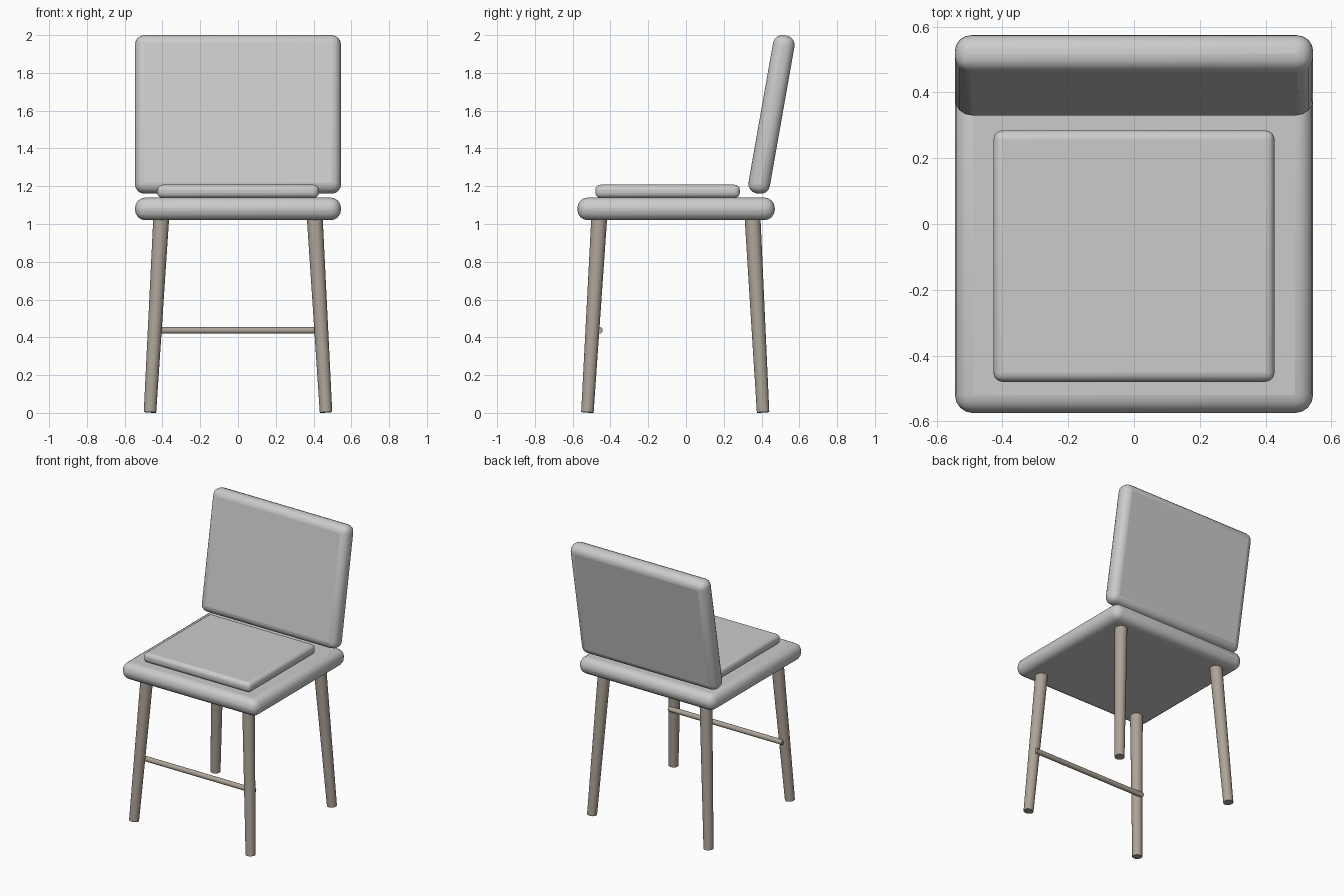
import bpy, math
from mathutils import Vector

if "Cube" in bpy.data.objects:
    bpy.data.objects.remove(bpy.data.objects["Cube"])

wood = bpy.data.materials.new("wood")
wood.diffuse_color = (0.42, 0.37, 0.31, 1)
wood.use_nodes = True
wood.node_tree.nodes["Principled BSDF"].inputs["Base Color"].default_value = wood.diffuse_color


def smooth(obj):
    bpy.ops.object.select_all(action='DESELECT')
    obj.select_set(True)
    bpy.context.view_layer.objects.active = obj
    bpy.ops.object.shade_smooth_by_angle(angle=math.radians(40))


def padded_box(name, size, centre, radius, tilt=0):
    bpy.ops.mesh.primitive_cube_add(size=1, location=centre)
    obj = bpy.context.object
    obj.name = name
    obj.scale = size
    bpy.ops.object.transform_apply(location=False, rotation=False, scale=True)
    obj.rotation_euler.x = math.radians(tilt)
    bev = obj.modifiers.new("rounding", 'BEVEL')
    bev.width = radius
    bev.segments = 4
    smooth(obj)
    return obj


def rod(name, start, end, r_start, r_end):
    a, b = Vector(start), Vector(end)
    bpy.ops.mesh.primitive_cone_add(vertices=24, radius1=r_start, radius2=r_end,
                                    depth=(b - a).length, location=(a + b) / 2)
    obj = bpy.context.object
    obj.name = name
    obj.rotation_euler = (b - a).to_track_quat('Z', 'Y').to_euler()
    obj.data.materials.append(wood)
    smooth(obj)
    return obj


# upholstered parts
padded_box("seat", (1.09, 1.045, 0.12), (0, -0.0525, 1.08), 0.055)
padded_box("seat_cushion", (0.855, 0.765, 0.07), (0, -0.0975, 1.173), 0.028)
padded_box("backrest", (1.09, 0.115, 0.85), (0, 0.4525, 1.58), 0.05, tilt=-10)

# splayed, tapered legs
for side, sx in (("left", -1), ("right", 1)):
    for end, y_foot, y_top in (("front", -0.522, -0.459), ("back", 0.408, 0.352)):
        rod(f"{end}_{side}_leg", (sx * 0.466, y_foot, 0.003),
            (sx * 0.406, y_top, 1.04), 0.033, 0.042)

# front stretcher
rod("front_stretcher", (-0.455, -0.459, 0.437), (0.455, -0.459, 0.437), 0.018, 0.018)
